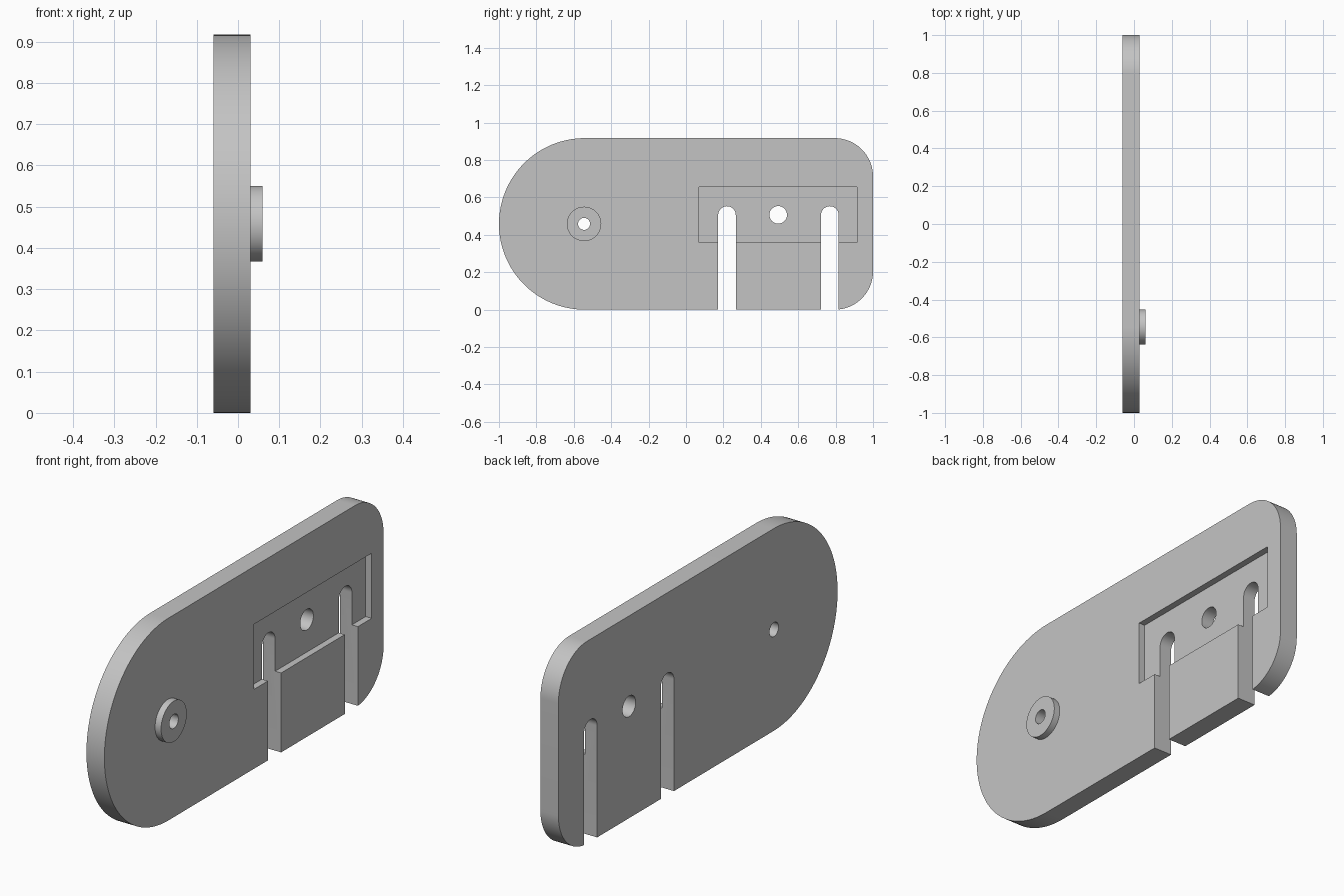
import bpy
import bmesh
from math import pi, sin, cos

cube = bpy.data.objects.get("Cube")
if cube:
    bpy.data.objects.remove(cube, do_unlink=True)

HEIGHT = 0.917
BACK, FACE, BOSS = -0.06, 0.03, 0.06   # x levels of the plate and boss
RECESS = 0.0

gray = bpy.data.materials.new("plain_gray")
gray.use_nodes = True
gray.diffuse_color = (0.55, 0.55, 0.55, 1)
gray.node_tree.nodes["Principled BSDF"].inputs["Base Color"].default_value = (0.55, 0.55, 0.55, 1)


def arc(y, z, r, start, end, steps):
    """Points of an arc in the y-z plane, angles in half turns."""
    angles = [pi * (start + (end - start) * i / steps) for i in range(steps + 1)]
    return [(y + r * cos(a), z + r * sin(a)) for a in angles]


def prism(name, outline, x0, x1):
    """Extrude a y-z outline from x0 to x1."""
    bm = bmesh.new()
    base = bm.faces.new([bm.verts.new((x0, y, z)) for y, z in outline])
    top = bmesh.ops.extrude_face_region(bm, geom=[base])["geom"]
    verts = [v for v in top if isinstance(v, bmesh.types.BMVert)]
    bmesh.ops.translate(bm, verts=verts, vec=(x1 - x0, 0, 0))
    bmesh.ops.recalc_face_normals(bm, faces=bm.faces)
    mesh = bpy.data.meshes.new(name)
    bm.to_mesh(mesh)
    bm.free()
    mesh.materials.append(gray)
    obj = bpy.data.objects.new(name, mesh)
    bpy.context.collection.objects.link(obj)
    return obj


def circle(y, z, r, steps=48):
    return arc(y, z, r, 0, 2, steps)[:-1]


def combine(target, tool, operation):
    """Apply a boolean and remove its tool."""
    mod = target.modifiers.new(tool.name, "BOOLEAN")
    mod.operation, mod.object, mod.solver = operation, tool, "EXACT"
    bpy.ops.object.select_all(action="DESELECT")
    bpy.context.view_layer.objects.active = target
    target.select_set(True)
    bpy.ops.object.modifier_apply(modifier=mod.name)
    bpy.data.objects.remove(tool, do_unlink=True)


# Plate: one round end, one end with rounded corners
R, C = HEIGHT / 2, 0.205
outline = (arc(R - 1, R, R, 0.5, 1.5, 64)
           + arc(1 - C, C, C, -0.5, 0, 24)
           + arc(1 - C, HEIGHT - C, C, 0, 0.5, 24))
plate = prism("plate", outline, BACK, FACE)

# Raised boss around the pivot hole
combine(plate, prism("boss", circle(-0.545, R, 0.092), FACE - 0.02, BOSS), "UNION")

# Shallow rectangular recess
pocket = [(0.07, 0.36), (0.915, 0.36), (0.915, 0.655), (0.07, 0.655)]
combine(plate, prism("recess", pocket, RECESS, 0.2), "DIFFERENCE")

# Two round-topped slots open at the bottom
w = 0.047
for y in (0.219, 0.769):
    slot = [(y - w, -0.1), (y + w, -0.1)] + arc(y, 0.506, w, 0, 1, 24)
    combine(plate, prism("slot", slot, -0.2, 0.2), "DIFFERENCE")

# Through holes
for y, z, r in ((0.493, 0.507, 0.047), (-0.545, R, 0.032)):
    combine(plate, prism("hole", circle(y, z, r), -0.2, 0.2), "DIFFERENCE")

bpy.ops.object.select_all(action="DESELECT")
plate.select_set(True)
bpy.context.view_layer.objects.active = plate
bpy.ops.object.shade_smooth_by_angle(angle=pi / 6)
